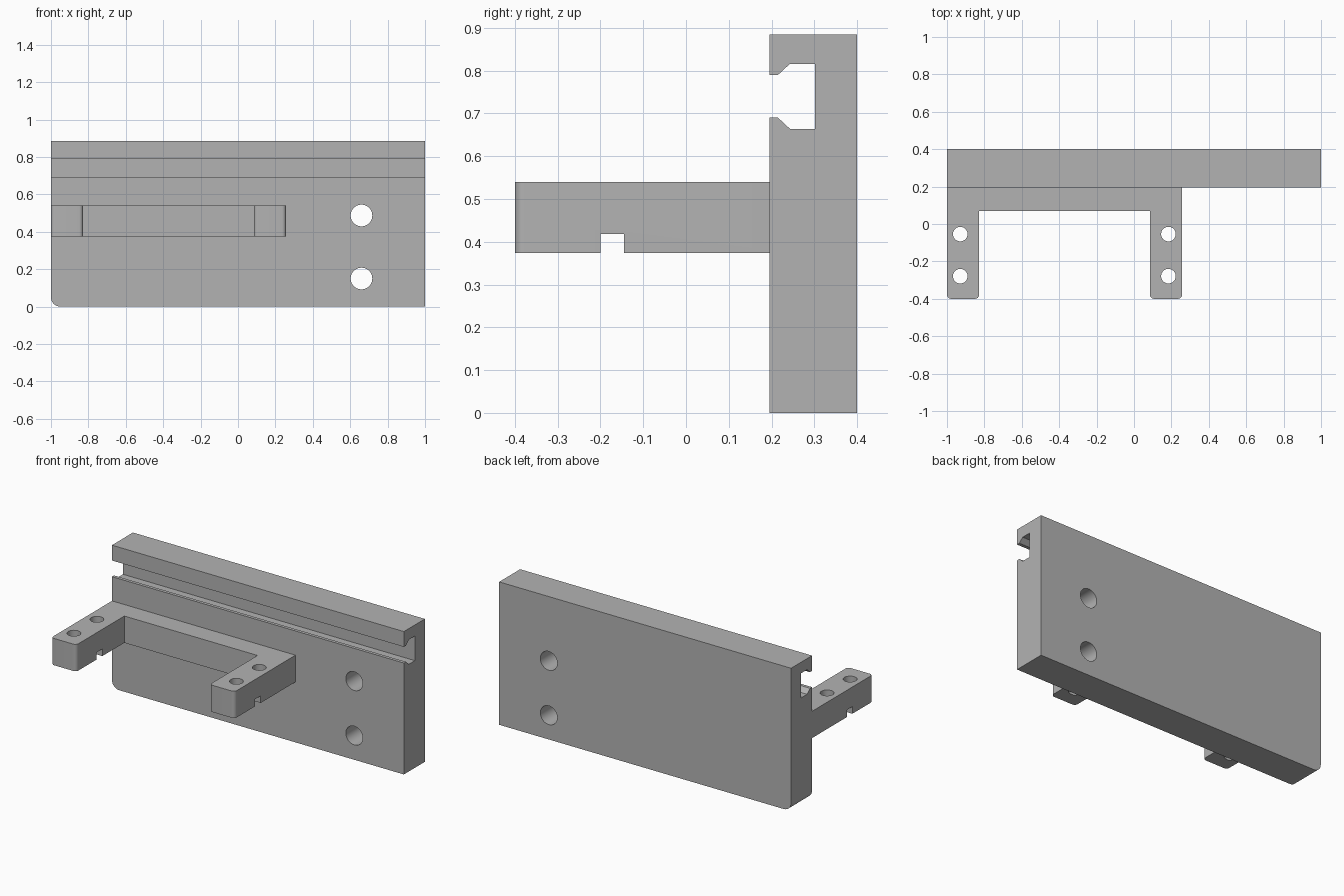
import bpy, bmesh, math
from mathutils import Vector

cube = bpy.data.objects.get("Cube")
if cube:
    bpy.data.objects.remove(cube, do_unlink=True)

grey = bpy.data.materials.new("plain grey")
grey.use_nodes = True
colour = (0.45, 0.45, 0.45, 1)
grey.diffuse_color = colour
grey.node_tree.nodes["Principled BSDF"].inputs["Base Color"].default_value = colour


def extrude(name, points, direction, round_edge=None, radius=0.02):
    """Extrude a closed outline and round the edges picked by a rule."""
    bm = bmesh.new()
    face = bm.faces.new([bm.verts.new(p) for p in points])
    ext = bmesh.ops.extrude_face_region(bm, geom=[face])
    moved = [v for v in ext["geom"] if isinstance(v, bmesh.types.BMVert)]
    bmesh.ops.translate(bm, verts=moved, vec=direction)
    if round_edge:
        edges = [e for e in bm.edges if all(round_edge(v.co) for v in e.verts)
                 and abs((e.verts[0].co - e.verts[1].co).normalized().dot(Vector(direction).normalized())) > 0.9]
        if not edges:
            edges = [e for e in bm.edges if all(round_edge(v.co) for v in e.verts)]
        bmesh.ops.bevel(bm, geom=edges, offset=radius, segments=8, profile=0.5, affect='EDGES')
    bmesh.ops.recalc_face_normals(bm, faces=bm.faces)
    mesh = bpy.data.meshes.new(name)
    bm.to_mesh(mesh)
    bm.free()
    mesh.materials.append(grey)
    obj = bpy.data.objects.new(name, mesh)
    bpy.context.collection.objects.link(obj)
    return obj


def cut(target, cutter):
    """Subtract a cutter and hide it."""
    cutter.hide_render = True
    cutter.hide_set(True)
    cutter.display_type = 'WIRE'
    mod = target.modifiers.new(cutter.name, 'BOOLEAN')
    mod.operation = 'DIFFERENCE'
    mod.solver = 'EXACT'
    mod.object = cutter


def drill(target, name, location, radius, rotation=(0, 0, 0)):
    bpy.ops.mesh.primitive_cylinder_add(vertices=48, radius=radius, depth=0.5,
                                        location=location, rotation=rotation)
    cutter = bpy.context.object
    cutter.name = name
    cutter.data.materials.append(grey)
    cut(target, cutter)


# Upright plate with an undercut slot along its front face
FRONT, BACK, TOP = 0.195, 0.4, 0.885
side = [(FRONT, 0), (BACK, 0), (BACK, TOP), (FRONT, TOP),
        (FRONT, 0.79), (0.215, 0.79), (0.243, 0.816), (0.302, 0.816),
        (0.302, 0.664), (0.243, 0.664), (0.215, 0.69), (FRONT, 0.69)]
plate = extrude("upright_plate", [(-1, y, z) for y, z in side], (2, 0, 0),
                lambda c: c.x < -0.99 and c.z < 0.01, 0.05)

# Mounting holes through the plate
for i, z in enumerate((0.487, 0.15)):
    drill(plate, f"plate_hole_{i}", (0.66, 0.3, z), 0.058, (math.pi / 2, 0, 0))

# U-shaped bracket with rounded arm ends
LOW, HIGH = 0.374, 0.54
plan = [(-1, FRONT), (-1, -0.4), (-0.828, -0.4), (-0.828, 0.07),
        (0.085, 0.07), (0.085, -0.4), (0.257, -0.4), (0.257, FRONT)]
bracket = extrude("arm_bracket", [(x, y, LOW) for x, y in plan], (0, 0, HIGH - LOW),
                  lambda c: c.y < -0.39, 0.022)

# Groove under both arms
groove = extrude("arm_groove", [(-1.1, y, z) for y, z in
                 ((-0.2, 0.3), (-0.145, 0.3), (-0.145, 0.418), (-0.2, 0.418))], (1.5, 0, 0))
cut(bracket, groove)

# Two holes through each arm
for i, x in enumerate((-0.929, 0.184)):
    for j, y in enumerate((-0.054, -0.279)):
        drill(bracket, f"arm_hole_{i}_{j}", (x, y, 0.45), 0.039)

# Smooth the round surfaces, keep the edges sharp
for obj in (plate, bracket):
    bpy.ops.object.select_all(action='DESELECT')
    obj.select_set(True)
    bpy.context.view_layer.objects.active = obj
    for mod in list(obj.modifiers):
        bpy.ops.object.modifier_apply(modifier=mod.name)
    bpy.ops.object.shade_smooth_by_angle(angle=math.radians(30))
